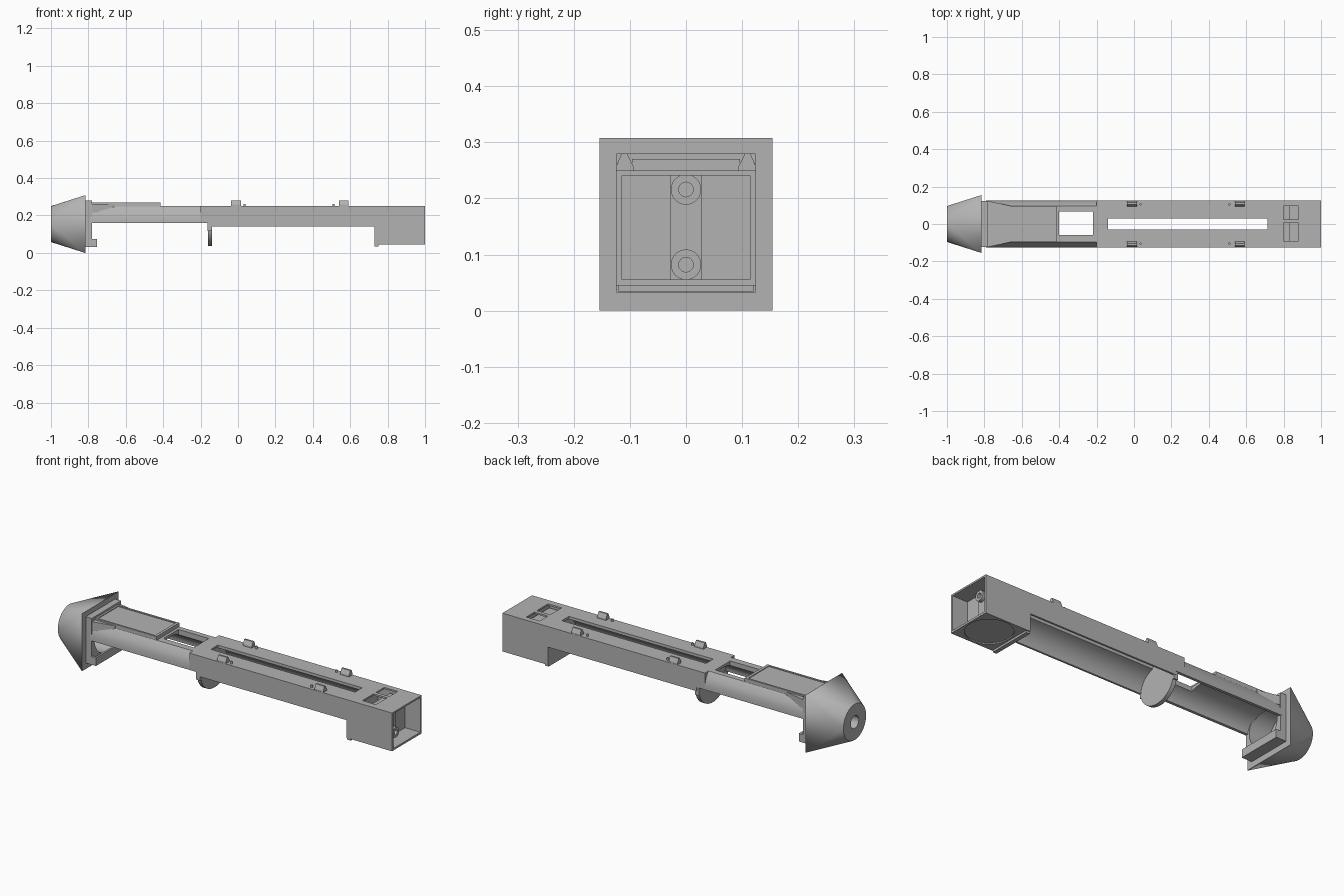
import bpy, bmesh, math
from mathutils import Vector

if "Cube" in bpy.data.objects:
    bpy.data.objects.remove(bpy.data.objects["Cube"])

grey = bpy.data.materials.new("plain grey")
grey.diffuse_color = (0.45, 0.45, 0.45, 1)
grey.use_nodes = True
grey.node_tree.nodes["Principled BSDF"].inputs["Base Color"].default_value = grey.diffuse_color


def finish(bm, name, cutter=False):
    bmesh.ops.recalc_face_normals(bm, faces=bm.faces)
    me = bpy.data.meshes.new(name)
    bm.to_mesh(me)
    bm.free()
    ob = bpy.data.objects.new(name, me)
    bpy.context.collection.objects.link(ob)
    me.materials.append(grey)
    ob.hide_render = cutter
    return ob


def prism(name, pts, a, b, axis="x", cutter=False):
    """Extrude a 2D outline from a to b. axis x: (y,z), y: (x,z), z: (x,y)."""
    def place(p, t):
        return {"x": (t, p[0], p[1]), "y": (p[0], t, p[1]), "z": (p[0], p[1], t)}[axis]
    bm = bmesh.new()
    lo = [bm.verts.new(place(p, a)) for p in pts]
    hi = [bm.verts.new(place(p, b)) for p in pts]
    bm.faces.new(lo)
    bm.faces.new(hi)
    n = len(pts)
    for i in range(n):
        j = (i + 1) % n
        bm.faces.new((lo[i], lo[j], hi[j], hi[i]))
    return finish(bm, name, cutter)


def box(name, x, y, z, cutter=False):
    return prism(name, [(x[0], y[0]), (x[1], y[0]), (x[1], y[1]), (x[0], y[1])],
                 z[0], z[1], "z", cutter)


def ring(cx, cy, rx, ry=None, n=48):
    ry = ry or rx
    return [(cx + rx * math.cos(2 * math.pi * i / n), cy + ry * math.sin(2 * math.pi * i / n))
            for i in range(n)]


def cut(ob, *cutters):
    for c in cutters:
        m = ob.modifiers.new("cut", "BOOLEAN")
        m.operation, m.solver, m.object = "DIFFERENCE", "EXACT", c
        bpy.context.view_layer.objects.active = ob
        bpy.ops.object.modifier_apply(modifier=m.name)
    for c in cutters:
        if c.name not in keep:
            bpy.data.objects.remove(c)


def smooth(ob):
    bpy.ops.object.select_all(action="DESELECT")
    ob.select_set(True)
    bpy.context.view_layer.objects.active = ob
    bpy.ops.object.shade_smooth_by_angle(angle=math.radians(25))


keep = set()

# Main body: long housing with deeper end box
body = prism("main_body", [(-.2, .16), (-.2, .25), (1, .25), (1, .045), (.73, .045),
                           (.73, .14), (-.15, .14), (-.15, .16)], -.125, .125, "y")
cut(body,
    prism("channel_cut", ring(0, .138, .115, .1), -.138, .73, "x", True),
    prism("neck_cut", ring(0, .158, .11, .08), -.25, -.16, "x", True),
    box("slot_cut", (-.14, .715), (-.03, .03), (.2, .3), True),
    box("end_opening_cut", (.91, 1.1), (-.114, .114), (.056, .241), True),
    box("inner_cavity_cut", (.75, .89), (-.114, .114), (.056, .241), True),
    box("top_window_a", (.8, .88), (.025, .095), (.2, .3), True),
    box("top_window_b", (.8, .88), (-.09, .005), (.2, .3), True),
    prism("base_recess_cut", ring(.875, 0, .115), .03, .051, "z", True))
smooth(body)

# Ledge under the top window
box("window_ledge", (.83, .88), (-.1, .1), (.215, .225))

# Hanging lips under the body
smooth(prism("bulkhead", ring(0, .14, .117, .104), -.16, -.138))
box("middle_lip", (-.162, -.138), (-.123, .123), (.118, .165))
box("end_lip", (.73, .752), (-.12, .12), (.034, .05))

# Screw strip and bosses inside the open end
box("screw_strip", (.905, .916), (-.028, .028), (.056, .241))
for k, z in enumerate((.082, .216)):
    boss = prism("screw_boss_%d" % k, ring(0, z, .027), .905, .935)
    cut(boss, prism("boss_hole", ring(0, z, .013, n=24), .915, .95, "x", True))
    smooth(boss)

# Snap clips and locating pegs, mirrored across the body
for s in (-1, 1):
    for x0, px in ((-.037, .035), (.54, .51)):
        prism("snap_clip", [(s * .124, .248), (s * .124, .258), (s * .115, .28),
                            (s * .105, .28), (s * .094, .258), (s * .094, .248)], x0, x0 + .052)
        smooth(prism("locating_peg", ring(px, s * .105, .006, n=16), .245, .262, "z"))

# Neck: half-round arm with a window
neck = prism("neck", [(-.125, .16), (-.125, .19), (-.115, .222), (-.095, .25),
                      (.095, .25), (.115, .222), (.125, .19), (.125, .16)], -.79, -.2)
cut(neck, prism("neck_channel", ring(0, .158, .11, .08), -.83, -.1, "x", True),
    box("neck_window", (-.4, -.22), (-.06, .067), (.1, .3), True))
smooth(neck)

# Raised cover with shallow sunk panel
cover = box("neck_cover", (-.79, -.415), (-.096, .096), (.247, .27))
cut(cover, box("cover_inset", (-.77, -.43), (-.086, .086), (.266, .3), True))

# Side gussets between neck and flange
for s in (-1, 1):
    prism("gusset", [(-.785, s * .09), (-.785, s * .124), (-.66, s * .097), (-.66, s * .09)],
          .215, .262, "z")

# Flange with hook lip at the bottom
flange = prism("flange", [(-.82, .032), (-.755, .032), (-.755, .075), (-.765, .075),
                          (-.765, .047), (-.78, .047), (-.78, .28), (-.82, .28)],
               -.124, .124, "y")
cut(flange, prism("flange_bore", ring(0, .155, .1), -.9, -.77, "x", True))
smooth(flange)
for s in (-1, 1):
    box("hook_end", (-.781, -.755), sorted((s * .124, s * .112)), (.032, .075))

# Head: square base blending into a round nose
bm = bmesh.new()
h = .154
for y in (-h, h):
    for z in (-h, h):
        for x in (-.815, -.818):
            bm.verts.new(Vector((x, y, h + z)))
for y, z in ring(0, h, .096, n=64):
    bm.verts.new(Vector((-1, y, z)))
bmesh.ops.convex_hull(bm, input=bm.verts)
bmesh.ops.dissolve_limit(bm, angle_limit=.01, verts=bm.verts, edges=bm.edges)
head = finish(bm, "head")
cut(head, prism("head_bore", ring(0, .155, .1), -.9, -.7, "x", True),
    prism("nose_hole", ring(0, .154, .034, n=32), -1.1, -.85, "x", True))
smooth(head)
